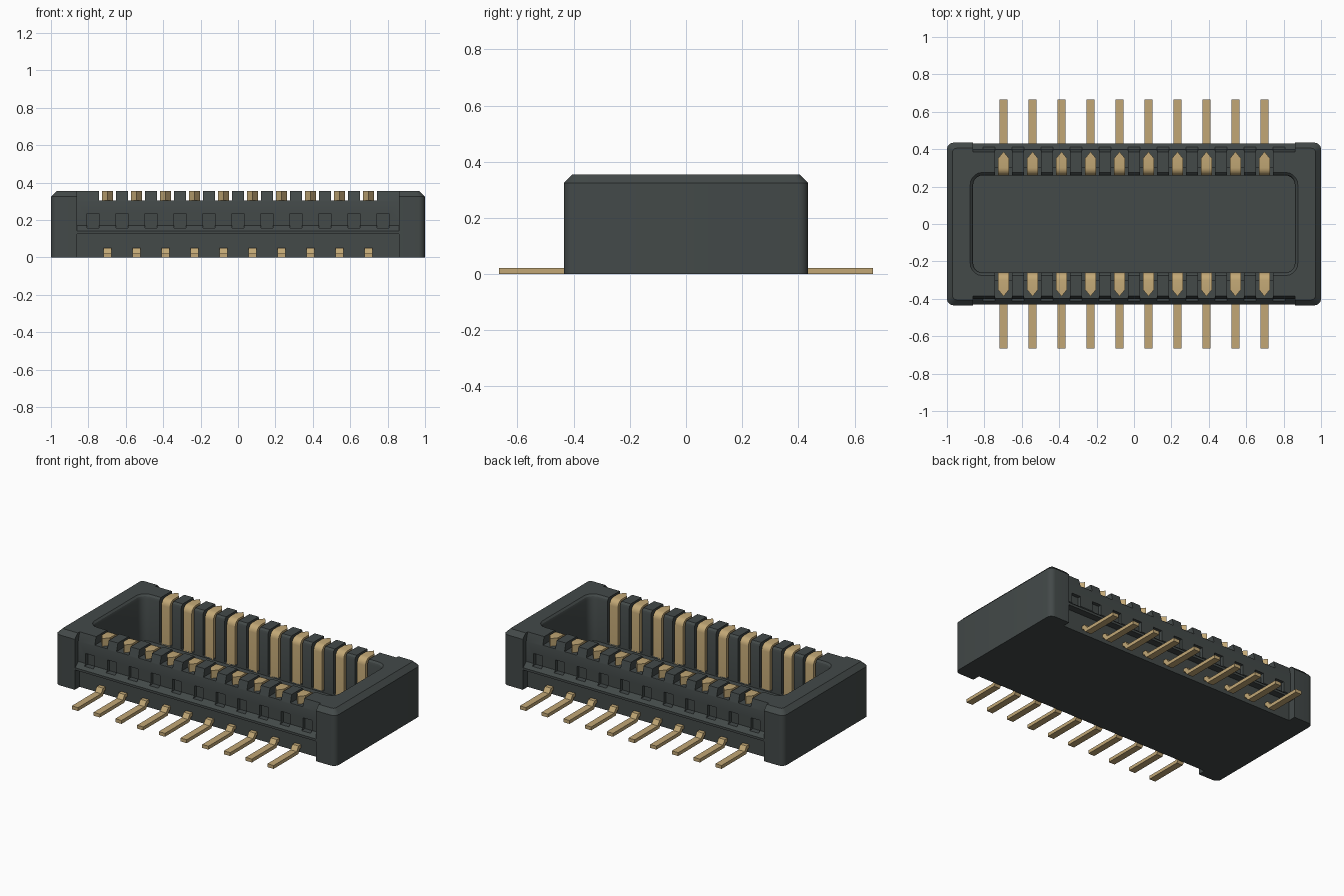
import bpy, bmesh, math

cube = bpy.data.objects.get("Cube")
if cube:
    bpy.data.objects.remove(cube, do_unlink=True)

PITCH = 0.155
PINS = [(i - 4.5) * PITCH for i in range(10)]
WINDOWS = [(i - 5) * PITCH for i in range(11)]
SIDES = (("front", -1), ("back", 1))


def material(name, rgb, rough):
    mat = bpy.data.materials.new(name)
    mat.use_nodes = True
    mat.diffuse_color = (*rgb, 1)
    node = mat.node_tree.nodes["Principled BSDF"]
    node.inputs["Base Color"].default_value = (*rgb, 1)
    node.inputs["Roughness"].default_value = rough
    return mat


plastic = material("dark grey plastic", (0.056, 0.067, 0.066), 0.6)
gold = material("gold metal", (0.54, 0.39, 0.18), 0.5)


def solid(bm, bottom, top):
    """Close two matching rings of points into a solid."""
    loft(bm, [bottom, top])


def loft(bm, rings):
    rows = [[bm.verts.new(p) for p in ring] for ring in rings]
    n = len(rows[0])
    bm.faces.new(rows[0])
    bm.faces.new(rows[-1])
    for a, b in zip(rows, rows[1:]):
        for i in range(n):
            j = (i + 1) % n
            bm.faces.new((a[i], a[j], b[j], b[i]))


def prism(bm, profile, x, half, side):
    """Extrude an outward y-z profile along x on the chosen side."""
    solid(bm, *[[(x + s * half, side * y, z) for y, z in profile] for s in (-1, 1)])


def rounded_ring(hx, hy, r, z, steps=5):
    pts = []
    for k, (sx, sy) in enumerate(((1, 1), (-1, 1), (-1, -1), (1, -1))):
        for s in range(steps + 1):
            a = math.pi / 2 * (k + s / steps)
            pts.append((sx * (hx - r) + r * math.cos(a), sy * (hy - r) + r * math.sin(a), z))
    return pts


def make(name, bm, mat=None):
    bmesh.ops.recalc_face_normals(bm, faces=bm.faces)
    mesh = bpy.data.meshes.new(name)
    bm.to_mesh(mesh)
    bm.free()
    obj = bpy.data.objects.new(name, mesh)
    bpy.context.collection.objects.link(obj)
    if mat:
        mesh.materials.append(mat)
    return obj


def activate(obj):
    bpy.ops.object.select_all(action="DESELECT")
    obj.select_set(True)
    bpy.context.view_layer.objects.active = obj


def smooth(obj):
    activate(obj)
    bpy.ops.object.shade_smooth_by_angle(angle=math.radians(28))


def cut(target, bm):
    cutter = make("cutter", bm)
    cutter.hide_render = True
    mod = target.modifiers.new("cut", "BOOLEAN")
    mod.operation = "DIFFERENCE"
    mod.solver = "EXACT"
    mod.object = cutter
    activate(target)
    bpy.ops.object.modifier_apply(modifier=mod.name)
    bpy.data.objects.remove(cutter, do_unlink=True)


# Housing block with rounded corners and a chamfered top
bm = bmesh.new()
loft(bm, [rounded_ring(1, 0.435, 0.035, 0), rounded_ring(1, 0.435, 0.035, 0.325),
          rounded_ring(0.97, 0.405, 0.02, 0.355)])
housing = make("housing", bm, plastic)

# Mating cavity with a softened rim
bm = bmesh.new()
loft(bm, [rounded_ring(0.86 + g, 0.26 + g, 0.05 + g, z)
          for z, g in ((0.06, 0), (0.33, 0), (0.345, 0.005), (0.357, 0.018))])
cut(housing, bm)

# Long side recesses, leaving a narrow ledge
recess = [(0.385, 0.4), (0.385, 0.355), (0.4, 0.3), (0.4, 0.17), (0.43, 0.14),
          (0.43, 0.125), (0.385, 0.125), (0.385, -0.05), (0.6, -0.05), (0.6, 0.4)]
bm = bmesh.new()
for _, side in SIDES:
    prism(bm, recess, 0, 0.86, side)
cut(housing, bm)

# Contact slots across the wall tops and down the inner walls
slot = [(0.25, 0.07), (0.3, 0.07), (0.3, 0.305), (0.5, 0.305), (0.5, 0.4), (0.25, 0.4)]
bm = bmesh.new()
for _, side in SIDES:
    for x in PINS:
        prism(bm, slot, x, 0.045, side)
cut(housing, bm)

# Small pockets above the ledge
pocket = [(0.378, 0.157), (0.414, 0.157), (0.414, 0.235), (0.378, 0.235)]
bm = bmesh.new()
for _, side in SIDES:
    for x in WINDOWS:
        prism(bm, pocket, x, 0.032, side)
cut(housing, bm)
smooth(housing)

# Contact profile: inner leg, rounded shoulder and short top arm
R = 0.04
shoulder = [(0.26 + R - R * math.cos(a), 0.355 - R + R * math.sin(a))
            for a in (math.pi / 2 * i / 5 for i in range(6))]
leg = [(0.303, 0.3), (0.303, 0.05), (0.26, 0.05)] + shoulder + [(0.35, 0.355), (0.35, 0.3)]
# Solder tail profile: flat foot stepping up into the wall
tail = [(0.665, 0), (0.665, 0.022), (0.43, 0.022), (0.41, 0.05), (0.36, 0.05),
        (0.36, 0.028), (0.395, 0.028), (0.415, 0)]

for label, side in SIDES:
    for i, x in enumerate(PINS, 1):
        bm = bmesh.new()
        prism(bm, leg, x, 0.03, side)
        tip = [(x - 0.03, 0.35), (x + 0.03, 0.35), (x, 0.387)]
        solid(bm, *[[(px, side * py, z) for px, py in tip] for z in (0.3, 0.355)])
        smooth(make(f"{label}_contact_{i}", bm, gold))

        bm = bmesh.new()
        prism(bm, tail, x, 0.022, side)
        make(f"{label}_solder_tail_{i}", bm, gold)
